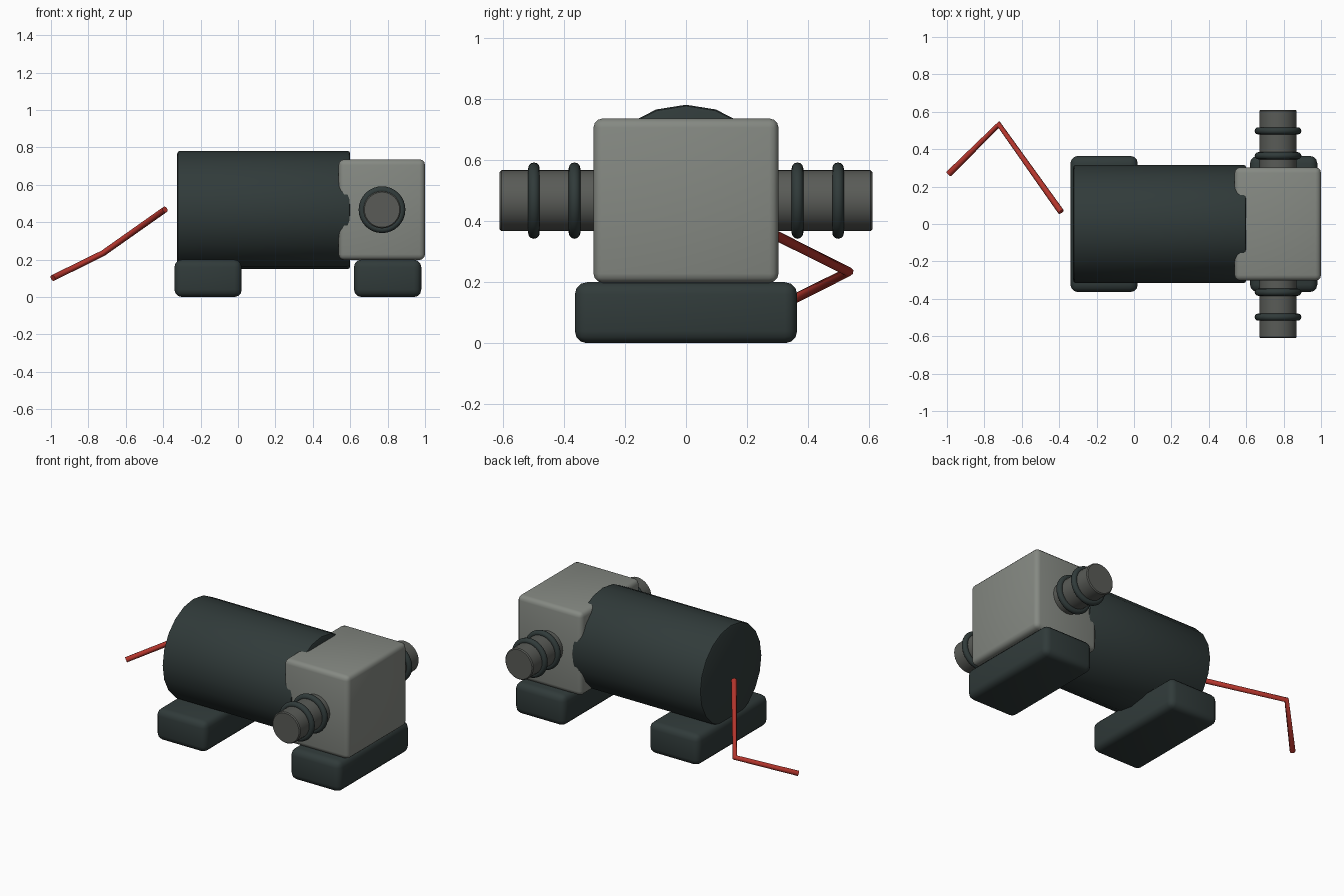
import bpy, math
from mathutils import Vector

if "Cube" in bpy.data.objects:
    bpy.data.objects.remove(bpy.data.objects["Cube"])


def material(name, rgb):
    m = bpy.data.materials.new(name)
    m.diffuse_color = (*rgb, 1)
    m.use_nodes = True
    m.node_tree.nodes["Principled BSDF"].inputs["Base Color"].default_value = m.diffuse_color
    return m


DARK = material("dark slate", (0.030, 0.043, 0.042))
GREY = material("warm grey", (0.235, 0.250, 0.225))
PIPE = material("dark grey", (0.100, 0.105, 0.095))
RED = material("wire red", (0.45, 0.035, 0.025))


def finish(name, mat, bevel=0.0, segments=2):
    ob = bpy.context.object
    ob.name = name
    ob.data.materials.append(mat)
    bpy.ops.object.transform_apply(location=False, rotation=True, scale=True)
    if bevel:
        b = ob.modifiers.new("bevel", 'BEVEL')
        b.width, b.segments = bevel, segments
        b.limit_method, b.angle_limit = 'ANGLE', math.radians(40)
        bpy.ops.object.modifier_apply(modifier="bevel")
    bpy.ops.object.shade_smooth_by_angle(angle=math.radians(35))
    return ob


def box(name, lo, hi, mat, bevel, segments=3):
    lo, hi = Vector(lo), Vector(hi)
    bpy.ops.mesh.primitive_cube_add(size=1, location=(lo + hi) / 2)
    bpy.context.object.scale = hi - lo
    return finish(name, mat, bevel, segments)


# Motor barrel along x
bpy.ops.mesh.primitive_cylinder_add(vertices=20, radius=0.316, depth=0.925,
                                    location=(0.1375, 0, 0.465),
                                    rotation=(0, math.pi / 2, 0))
finish("motor_barrel", DARK, 0.014)

# Pump head block
box("pump_head", (0.538, -0.303, 0.198), (1.0, 0.303, 0.736), GREY, 0.03)

# Feet
box("rear_foot", (-0.34, -0.364, 0), (0.02, 0.364, 0.2), DARK, 0.04)
box("head_foot", (0.62, -0.364, 0), (0.98, 0.364, 0.2), DARK, 0.04)

# Hose ports with sealing rings on both sides
for side, label in ((-1, "front"), (1, "back")):
    bpy.ops.mesh.primitive_cylinder_add(vertices=32, radius=0.1, depth=0.36,
                                        location=(0.77, side * 0.43, 0.467),
                                        rotation=(math.pi / 2, 0, 0))
    finish(label + "_port", PIPE, 0.006, 1)
    for i, y in enumerate((0.365, 0.498)):
        bpy.ops.mesh.primitive_torus_add(major_radius=0.106, minor_radius=0.019,
                                         major_segments=32, minor_segments=12,
                                         location=(0.77, side * y, 0.467),
                                         rotation=(math.pi / 2, 0, 0))
        finish(f"{label}_seal_ring_{i + 1}", DARK)

# Bent power wire
curve = bpy.data.curves.new("power_wire", 'CURVE')
curve.dimensions = '3D'
curve.bevel_depth, curve.bevel_resolution = 0.017, 2
curve.use_fill_caps = True
path = [(-0.39, 0.065, 0.468), (-0.722, 0.532, 0.234), (-0.99, 0.268, 0.102)]
spline = curve.splines.new('POLY')
spline.points.add(len(path) - 1)
for p, co in zip(spline.points, path):
    p.co = (*co, 1)
wire = bpy.data.objects.new("power_wire", curve)
bpy.context.collection.objects.link(wire)
curve.materials.append(RED)
